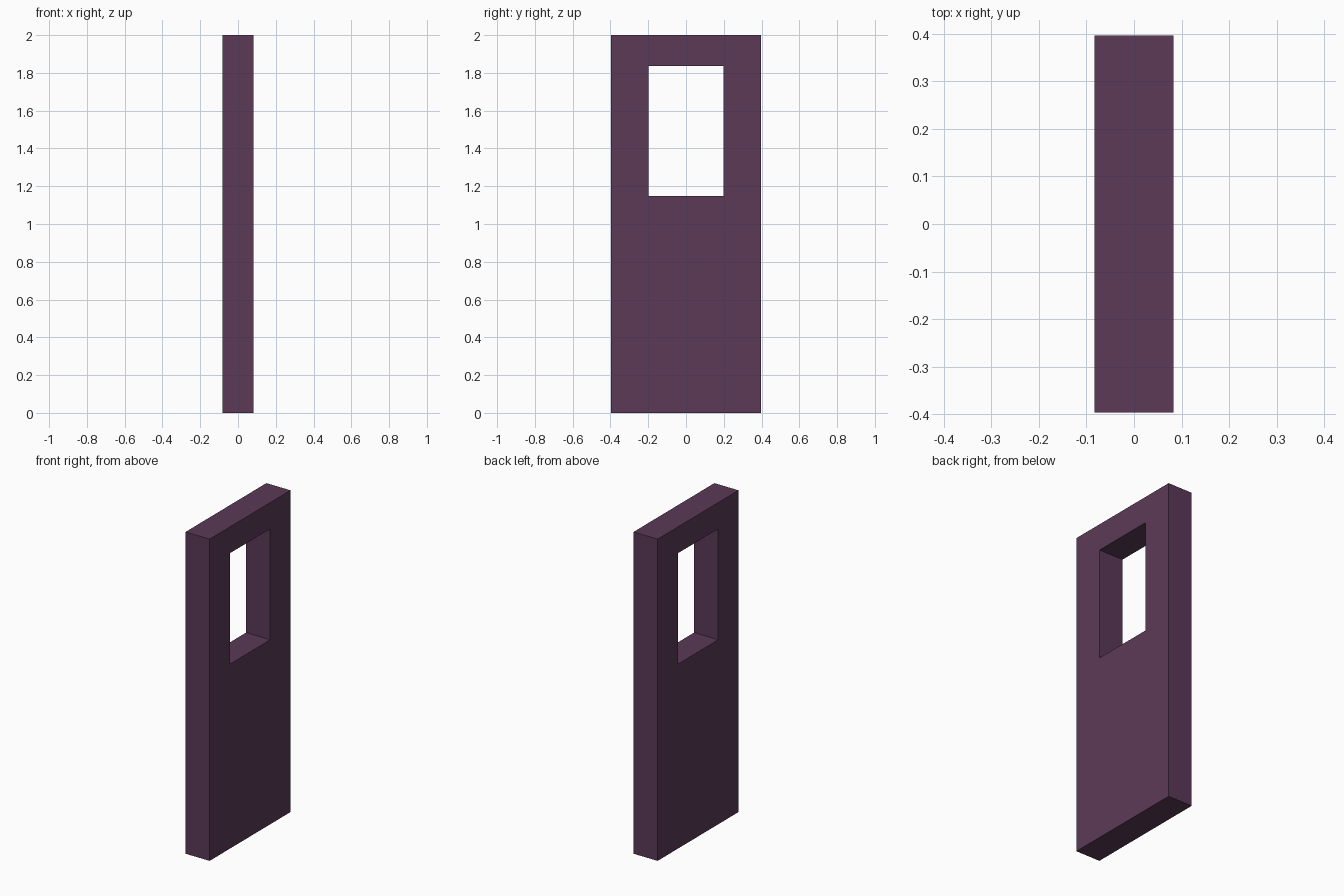
import bpy
import bmesh

if "Cube" in bpy.data.objects:
    bpy.data.objects.remove(bpy.data.objects["Cube"])

HALF_THICK = 0.083


def rect(bm, half_y, z0, z1):
    return [bm.verts.new((-HALF_THICK, y, z)) for y, z in
            ((-half_y, z0), (half_y, z0), (half_y, z1), (-half_y, z1))]


# Door panel: frame around the window opening, extruded through the thickness
bm = bmesh.new()
outer = rect(bm, 0.397, 0.0, 2.0)
inner = rect(bm, 0.198, 1.147, 1.836)
for i in range(4):
    j = (i + 1) % 4
    bm.faces.new((outer[i], outer[j], inner[j], inner[i]))
ext = bmesh.ops.extrude_face_region(bm, geom=bm.faces[:], use_keep_orig=True)
moved = [g for g in ext["geom"] if isinstance(g, bmesh.types.BMVert)]
bmesh.ops.translate(bm, verts=moved, vec=(2 * HALF_THICK, 0, 0))
bmesh.ops.recalc_face_normals(bm, faces=bm.faces[:])

mesh = bpy.data.meshes.new("door_panel")
bm.to_mesh(mesh)
bm.free()
door = bpy.data.objects.new("door_panel", mesh)
bpy.context.collection.objects.link(door)

# Dark plum paint
paint = bpy.data.materials.new("plum_paint")
paint.diffuse_color = (0.105, 0.042, 0.097, 1.0)
paint.use_nodes = True
paint.node_tree.nodes["Principled BSDF"].inputs["Base Color"].default_value = paint.diffuse_color
mesh.materials.append(paint)
